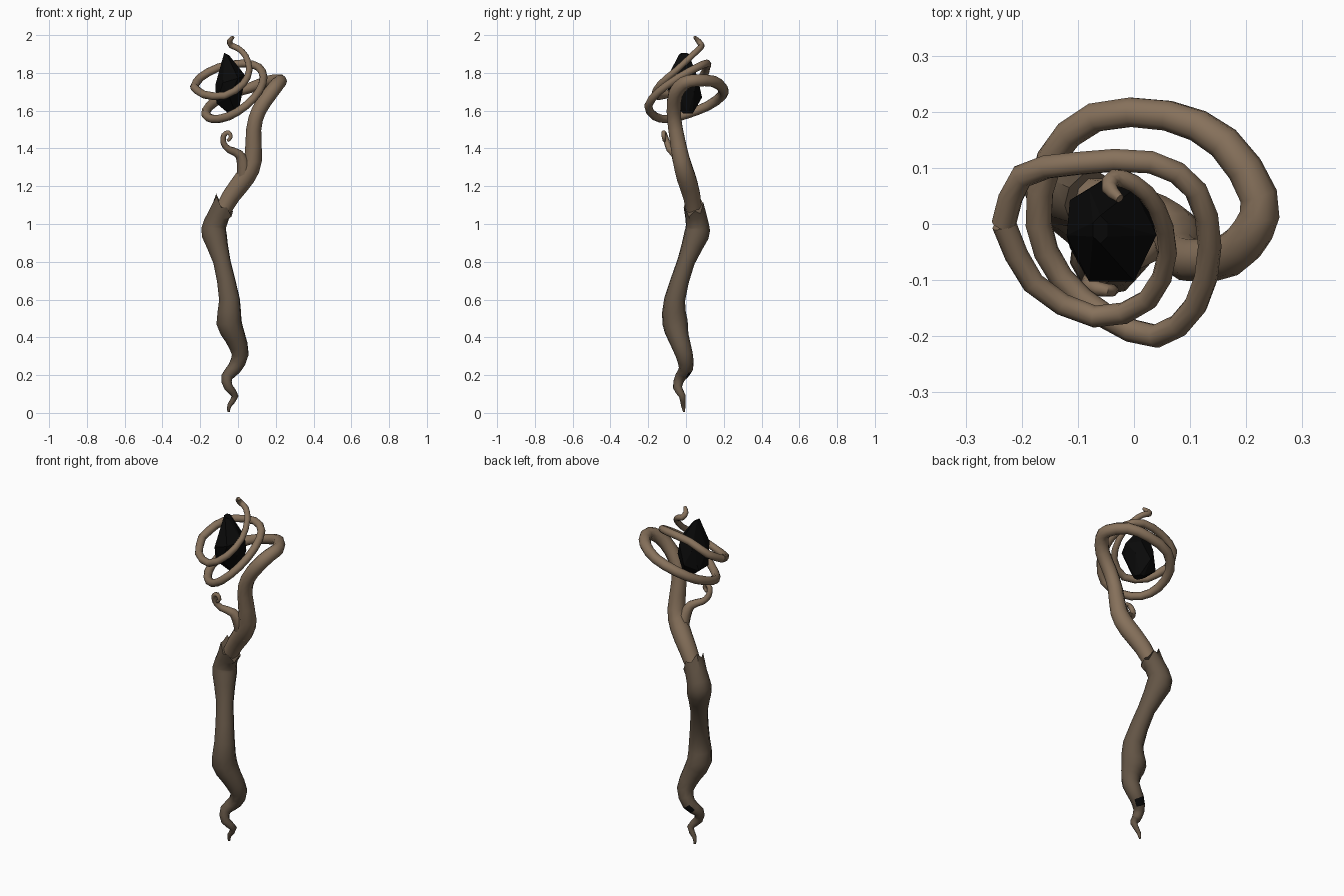
import bpy
import bmesh
import math
from mathutils import Vector

cube = bpy.data.objects.get("Cube")
if cube:
    bpy.data.objects.remove(cube, do_unlink=True)


def make_material(name, colour):
    mat = bpy.data.materials.new(name)
    mat.use_nodes = True
    mat.diffuse_color = (*colour, 1)
    mat.node_tree.nodes["Principled BSDF"].inputs["Base Color"].default_value = (*colour, 1)
    return mat


pale_wood = make_material("pale wood", (0.24, 0.165, 0.105))
dark_bark = make_material("dark bark", (0.125, 0.09, 0.06))
black_stone = make_material("black stone", (0.003, 0.003, 0.003))


def finish(name, bm, materials, angle):
    """Turn a bmesh into a shaded, named object."""
    bmesh.ops.recalc_face_normals(bm, faces=bm.faces)
    mesh = bpy.data.meshes.new(name)
    bm.to_mesh(mesh)
    bm.free()
    for mat in materials:
        mesh.materials.append(mat)
    obj = bpy.data.objects.new(name, mesh)
    bpy.context.collection.objects.link(obj)
    bpy.ops.object.select_all(action="DESELECT")
    bpy.context.view_layer.objects.active = obj
    obj.select_set(True)
    bpy.ops.object.shade_smooth_by_angle(angle=math.radians(angle))
    return obj


def refine(points, steps):
    """Smooth a path of (x, y, z, radius) points through its controls."""
    pts = [Vector(p) for p in points]
    pts = [pts[0] * 2 - pts[1]] + pts + [pts[-1] * 2 - pts[-2]]
    path = []
    for a, b, c, d in zip(pts, pts[1:], pts[2:], pts[3:]):
        for i in range(steps):
            t = i / steps
            path.append(b + ((c - a) * t + (a * 2 - b * 5 + c * 4 - d) * t ** 2
                             + (b * 3 - a - c * 3 + d) * t ** 3) / 2)
    path.append(pts[-2])
    return path


def sweep(points, sides=10, steps=2):
    """Sweep a round section along a tapering path without twist."""
    path = refine(points, steps)
    centres = [p.to_3d() for p in path]
    bm = bmesh.new()
    rings = []
    normal = Vector((1, 0, 0))
    for i, centre in enumerate(centres):
        before, after = centres[max(i - 1, 0)], centres[min(i + 1, len(centres) - 1)]
        tangent = (after - before).normalized()
        normal = (normal - tangent * normal.dot(tangent)).normalized()
        side = tangent.cross(normal)
        ring = []
        for k in range(sides):
            a = math.tau * k / sides
            offset = normal * math.cos(a) + side * math.sin(a)
            ring.append(bm.verts.new(centre + offset * path[i].w))
        rings.append(ring)
    for low, high in zip(rings, rings[1:]):
        for k in range(sides):
            n = (k + 1) % sides
            bm.faces.new((low[k], low[n], high[n], high[k]))
    bm.faces.new(rings[0])
    bm.faces.new(rings[-1])
    return bm, rings


# Dark lower shaft with a curling root tip and a ragged upper rim
shaft_path = [
    (-.05, -.01, .005, .006), (-.045, -.015, .04, .012), (-.015, -.02, .09, .018),
    (-.05, -.045, .135, .024), (-.06, -.03, .19, .03), (-.02, 0, .235, .038),
    (.012, -.01, .31, .046), (-.015, -.04, .4, .056), (-.048, -.058, .48, .068),
    (-.045, -.06, .6, .056), (-.085, 0, .8, .047), (-.125, .055, .94, .067),
    (-.122, .06, 1, .062), (-.075, .04, 1.1, .054),
]
bm, rings = sweep(shaft_path)
rim_centre = Vector(shaft_path[-1][:3])
for k, v in enumerate(rings[-1]):
    v.co.z += 0.015 * (-1) ** k - (v.co.x - rim_centre.x) * 0.5
bm.normal_update()
# Small dark hollow at the back, near the root
for f in bm.faces:
    mid = f.calc_center_median()
    out = f.normal
    if 0.19 < mid.z < 0.235 and mid.y > 0.01 and abs(out.y) > 0.3:
        f.material_index = 1
finish("lower_shaft", bm, [dark_bark, black_stone], 50)

# Pale upper shaft that winds twice around the stone and ends in a curl
upper_path = [
    (-.11, .05, 1.02, .04), (-.035, .03, 1.15, .048), (.04, 0, 1.25, .052),
    (.08, -.025, 1.34, .047), (.083, -.055, 1.5, .04), (.11, -.065, 1.6, .039),
    (.17, -.055, 1.69, .039), (.213, -.01, 1.745, .037), (.222, .05, 1.76, .034),
    (.16, .145, 1.755, .031), (.06, .193, 1.72, .028), (-.07, .19, 1.68, .027),
    (-.15, .115, 1.625, .025), (-.17, 0, 1.58, .024), (-.13, -.095, 1.555, .022),
    (-.05, -.165, 1.57, .022), (.04, -.2, 1.625, .021), (.11, -.145, 1.7, .021),
    (.135, -.04, 1.775, .021), (.11, .06, 1.83, .021), (.03, .11, 1.85, .021),
    (-.1, .108, 1.83, .021), (-.2, .085, 1.775, .022), (-.232, 0, 1.725, .022),
]
bm, rings = sweep(upper_path)
finish("upper_shaft", bm, [pale_wood], 50)

tendril_path = [
    (-.232, 0, 1.725, .022), (-.18, -.105, 1.685, .021), (-.07, -.165, 1.68, .02),
    (.025, -.135, 1.74, .019), (.06, -.05, 1.815, .017), (.04, .03, 1.89, .016),
    (0, .072, 1.93, .016), (-.035, .082, 1.945, .016), (-.044, .064, 1.97, .014),
    (-.025, .045, 1.99, .008),
]
bm, rings = sweep(tendril_path)
finish("upper_tendril", bm, [pale_wood], 50)

# Side branch ending in a small hook
branch_path = [
    (.035, 0, 1.22, .04), (.03, -.03, 1.31, .035), (.005, -.055, 1.37, .025),
    (-.05, -.085, 1.395, .019), (-.077, -.1, 1.43, .016), (-.075, -.112, 1.47, .014),
    (-.05, -.118, 1.485, .012), (-.038, -.118, 1.46, .011), (-.055, -.115, 1.44, .008),
]
bm, rings = sweep(branch_path, sides=8)
finish("side_branch", bm, [pale_wood], 50)

# Faceted, leaning stone held inside the loops
bm = bmesh.new()
# each tier: centre x, centre y, height, half width, half depth, tilt
tiers = [(-.025, .01, 1.585, .025, .03, 0), (-.045, 0, 1.67, .08, .085, .45),
         (-.04, -.02, 1.76, .08, .095, .3), (-.06, -.01, 1.9, .015, .025, -.5)]
for tier, (x, y, z, rx, ry, tilt) in enumerate(tiers):
    for k in range(6):
        a = math.tau * (k + tier % 2 / 2) / 6
        dx, dy = rx * math.cos(a), ry * math.sin(a)
        bm.verts.new((x + dx, y + dy, z + tilt * dx))
bmesh.ops.convex_hull(bm, input=bm.verts)
finish("stone", bm, [black_stone], 5)
